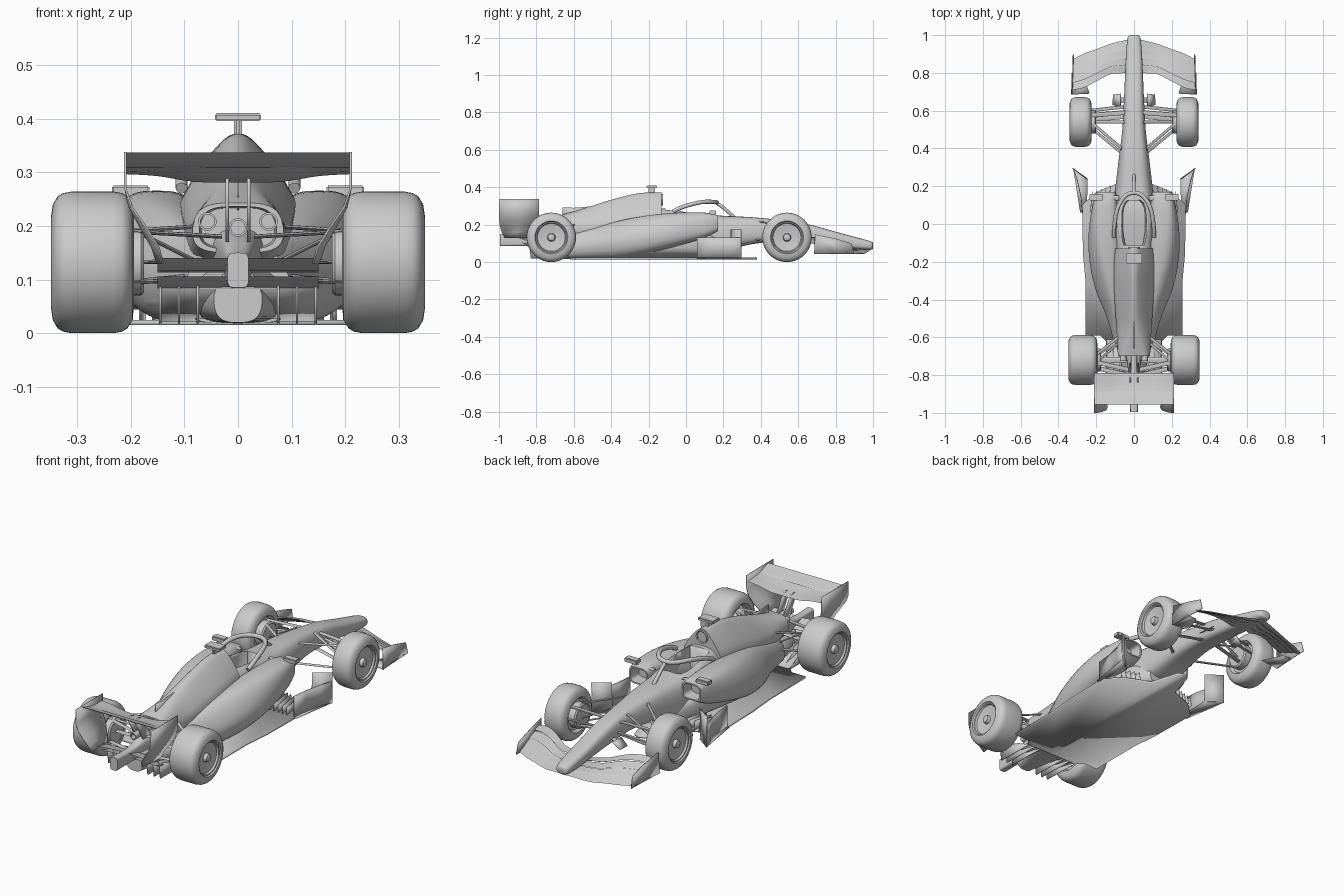
import bpy, bmesh, math
from mathutils import Vector

if "Cube" in bpy.data.objects:
    bpy.data.objects.remove(bpy.data.objects["Cube"])


def finish(name, bm, mirror=False, solid=0, angle=35):
    bmesh.ops.recalc_face_normals(bm, faces=bm.faces)
    me = bpy.data.meshes.new(name)
    bm.to_mesh(me)
    bm.free()
    ob = bpy.data.objects.new(name, me)
    bpy.context.collection.objects.link(ob)
    bpy.ops.object.select_all(action='DESELECT')
    bpy.context.view_layer.objects.active = ob
    ob.select_set(True)
    bpy.ops.object.shade_smooth_by_angle(angle=math.radians(angle))
    if mirror:
        ob.modifiers.new("mirror", 'MIRROR').merge_threshold = 0.0005
    if solid:
        m = ob.modifiers.new("thickness", 'SOLIDIFY')
        m.thickness, m.offset = solid, 0
    return ob


def skin(name, rings, mirror=False):
    """Join closed rings of points and cap both ends."""
    bm = bmesh.new()
    vs = [[bm.verts.new(p) for p in r] for r in rings]
    n = len(vs[0])
    for a, b in zip(vs, vs[1:]):
        for i in range(n):
            j = (i + 1) % n
            bm.faces.new((a[i], a[j], b[j], b[i]))
    bm.faces.new(vs[0])
    bm.faces.new(vs[-1])
    return finish(name, bm, mirror)


def spline(secs, steps):
    """Catmull-Rom through tuples of numbers."""
    out = []
    for i in range(len(secs) - 1):
        p = [secs[max(i - 1, 0)], secs[i], secs[i + 1], secs[min(i + 2, len(secs) - 1)]]
        for k in range(steps):
            t = k / steps
            out.append(tuple(b + .5 * t * (c - a + t * (2*a - 5*b + 4*c - d + t * (3*(b - c) + d - a)))
                             for a, b, c, d in zip(*p)))
    return out + [secs[-1]]


def ring(s, scale=1.0, shift=0.0, n=40):
    """Rounded-box section: y, centre x, half width, bottom, top, power, upper taper."""
    y, cx, w, zb, zt, e, tp = s
    zm, h = (zb + zt) / 2, (zt - zb) / 2
    pts = []
    for i in range(n):
        a = 2 * math.pi * i / n
        c, d = math.cos(a), math.sin(a)
        u = math.copysign(abs(c) ** (2 / e), c)
        v = math.copysign(abs(d) ** (2 / e), d)
        pts.append((cx + scale * w * u * (1 - tp * max(v, 0)), y + shift, zm + scale * h * v))
    return pts


def loft(name, secs, mirror=False, front=0, rear=0, steps=5):
    """Smooth body; front/rear give the depth of a hollow mouth."""
    rings = [ring(s) for s in spline(secs, steps)]
    if front:
        rings = [ring(secs[0], .75, -front), ring(secs[0], .85)] + rings
    if rear:
        rings += [ring(secs[-1], .85), ring(secs[-1], .8, rear)]
    return skin(name, rings, mirror)


def wing(name, stations, t=.004, sag=0, mirror=True):
    """Thin aerofoil through stations: x, lead y, trail y, lead z, trail z."""
    prof = [(0, 0), (.1, .7), (.35, 1), (.7, .7), (1, .1), (.7, -.7), (.35, -1), (.1, -.7)]
    return skin(name, [[(x, y0 + (y1 - y0) * u, z0 + (z1 - z0) * u + v * t - sag * math.sin(math.pi * u))
                        for u, v in prof] for x, y0, y1, z0, z1 in stations], mirror)


def sheet(name, rows, t=.004, mirror=True):
    bm = bmesh.new()
    vs = [[bm.verts.new(p) for p in r] for r in rows]
    for a, b in zip(vs, vs[1:]):
        for i in range(len(a) - 1):
            bm.faces.new((a[i], a[i + 1], b[i + 1], b[i]))
    return finish(name, bm, mirror, t)


def plate(name, pts, t=.004, mirror=True):
    bm = bmesh.new()
    bm.faces.new([bm.verts.new(p) for p in pts])
    return finish(name, bm, mirror, t)


def box(name, a, b, mirror=False):
    bm = bmesh.new()
    bmesh.ops.create_cube(bm, size=1)
    for v in bm.verts:
        v.co = [(p + q) / 2 + c * (q - p) for p, q, c in zip(a, b, v.co)]
    bmesh.ops.bevel(bm, geom=bm.edges[:], offset=.003, segments=2, affect='EDGES')
    return finish(name, bm, mirror)


def lathe(name, prof, x, y, z, axis, mirror=False, steps=56):
    """Revolve (offset, radius) pairs about the x or y axis."""
    bm = bmesh.new()
    mk = (lambda o, r: (x + o, y, z + r)) if axis == 'X' else (lambda o, r: (x, y + o, z + r))
    vs = [bm.verts.new(mk(o, r)) for o, r in prof]
    es = [bm.edges.new(p) for p in zip(vs, vs[1:])]
    bmesh.ops.spin(bm, geom=vs + es, cent=(x, y, z), axis=(1, 0, 0) if axis == 'X' else (0, 1, 0),
                   angle=2 * math.pi, steps=steps)
    bmesh.ops.remove_doubles(bm, verts=bm.verts, dist=.00005)
    return finish(name, bm, mirror)


def tube(name, pts, r):
    pts = [Vector(p) for p in spline(pts, 6)]
    rings = []
    for i, p in enumerate(pts):
        d = (pts[min(i + 1, len(pts) - 1)] - pts[max(i - 1, 0)]).normalized()
        u = d.cross(Vector((0, 0, 1)) if abs(d.z) < .9 else Vector((0, 1, 0))).normalized()
        w = d.cross(u)
        rings.append([p + r * (u * math.cos(k * math.pi / 6) + w * math.sin(k * math.pi / 6)) for k in range(12)])
    return skin(name, rings)


# wheels
for name, x, y, h in (("front_wheel", .283, .54, .059), ("rear_wheel", .271, -.72, .077)):
    R = .132
    lathe(name, [(-h + .015, 0), (-h + .015, .075), (-h, .086), (-h + .003, .108), (-h + .012, R - .009),
                 (-h + .022, R - .003), (-h + .038, R), (h - .038, R), (h - .022, R - .003), (h - .012, R - .009),
                 (h - .003, .108), (h, .088), (h - .006, .083), (h - .007, .078), (h - .016, .074), (h - .018, .06),
                 (h - .024, .03), (h - .024, .022), (h - .008, .018), (h - .004, .008), (h - .004, 0)],
          x, y, R, 'X', True)

# main bodywork
tub = loft("nose_and_cockpit", [
    (1, 0, .018, .075, .1, 2.5, 0), (.985, 0, .034, .065, .112, 2.6, 0), (.9, 0, .042, .07, .135, 3, 0),
    (.8, 0, .047, .085, .162, 3.2, .05), (.66, 0, .053, .1, .2, 3.5, .1), (.5, 0, .062, .11, .225, 3.5, .15),
    (.35, 0, .08, .095, .24, 3.5, .15), (.2, 0, .098, .06, .247, 3.5, .15), (.05, 0, .115, .04, .262, 3.5, .1),
    (-.05, 0, .118, .03, .282, 3.5, .15), (-.2, 0, .11, .03, .29, 3.2, .25)])
hole = loft("cockpit_cutter", [(.125, 0, .035, .14, .36, 3, 0), (.08, 0, .06, .12, .36, 3, 0),
                               (-.06, 0, .064, .12, .36, 3, 0), (-.11, 0, .055, .13, .36, 3, 0)])
hole.hide_render = True
cut = tub.modifiers.new("cockpit", 'BOOLEAN')
cut.object, cut.operation, cut.solver = hole, 'DIFFERENCE', 'EXACT'
bpy.context.view_layer.objects.active = tub
bpy.ops.object.modifier_apply(modifier=cut.name)
bpy.data.objects.remove(hole)
loft("engine_cover", [(-.13, 0, .1, .15, .372, 2.6, .6), (-.25, 0, .107, .12, .368, 2.5, .66),
                      (-.4, 0, .103, .1, .333, 2.5, .62), (-.55, 0, .093, .1, .285, 2.6, .45),
                      (-.7, 0, .085, .15, .243, 3.5, .12)], rear=.05)
lathe("airbox_inlet", [(-.02, .024), (.006, .026), (.008, .031), (-.02, .034)], 0, -.13, .333, 'Y')
loft("sidepod", [(.17, .148, .052, .165, .25, 4, 0), (.1, .152, .068, .13, .264, 3.5, .1),
                 (-.05, .148, .092, .085, .264, 3, .2), (-.2, .135, .1, .045, .25, 2.7, .3),
                 (-.35, .11, .092, .02, .222, 2.4, .35), (-.5, .08, .062, .02, .18, 2.3, .3),
                 (-.65, .055, .045, .02, .15, 2.3, .3)], True, front=.06)
loft("lower_body", [(.22, 0, .08, .02, .13, 3, 0), (.05, 0, .15, .02, .17, 3, 0), (-.3, 0, .195, .018, .13, 2.6, .3),
                    (-.55, 0, .12, .018, .13, 2.5, .3), (-.83, 0, .045, .02, .12, 3, .3)])
plate("engine_fin", [(0, -.35, .33), (0, -.5, .298), (0, -.6, .29), (0, -.66, .293), (0, -.66, .23), (0, -.35, .25)],
      .004, False)
loft("gearbox", [(-.6, 0, .055, .08, .2, 3, 0), (-.75, 0, .035, .08, .18, 3, 0), (-.86, 0, .022, .085, .15, 4, 0),
                 (-.995, 0, .02, .085, .15, 5, 0)])
lathe("exhaust", [(-.78, 0), (-.78, .013), (-.84, .013), (-.84, .017), (-.65, .017)], 0, 0, .197, 'Y')
lathe("side_exhaust", [(-.69, 0), (-.69, .013), (-.725, .013), (-.725, .017), (-.65, .017)], .057, 0, .208, 'Y', True)

# halo, mirrors, roof camera
tube("halo_ring", [(s * x, y, z) for s, x, y, z in (
    (-1, .105, -.07, .27), (-1, .104, -.01, .297), (-1, .088, .08, .32), (-1, .05, .145, .322), (1, 0, .165, .32),
    (1, .05, .145, .322), (1, .088, .08, .32), (1, .104, -.01, .297), (1, .105, -.07, .27))], .011)
tube("halo_pillar", [(0, .16, .318), (0, .2, .29), (0, .26, .238)], .009)
box("mirror_pod", (.165, .125, .254), (.235, .16, .275), True)
wing("mirror_stalk", [(.08, .15, .125, .245, .245), (.2, .15, .13, .262, .262)], .003)
box("camera_stem", (-.007, -.2, .36), (.007, -.165, .4))
box("camera_bar", (-.043, -.21, .395), (.043, -.155, .41))

# floor, diffuser and vanes
plate("floor", [(0, .38, .02), (.03, .37, .02), (.075, .22, .02), (.2, .17, .02), (.275, .1, .02), (.27, -.16, .02),
                (.257, -.3, .02), (.257, -.59, .02), (.18, -.59, .02), (.15, -.62, .02), (0, -.62, .02)], .01)
sheet("diffuser_roof", [[(x, -.61, .022), (x, -.72, .045), (x, -.83, .085)] for x in (0, .07, .145)], .005)
for i, x in enumerate((.075, .11, .145)):
    plate(f"diffuser_fence_{i}", [(x, -.62, .016), (x, -.83, .02), (x, -.84, .1), (x, -.7, .06)])
for i in range(5):
    x = .125 + .024 * i
    plate(f"floor_strake_{i}", [(x, .2 - .3 * (x - .125), .02), (x + .01, .06, .02), (x + .01, .06, .06),
                                (x, .19 - .3 * (x - .125), .07)], .003)
sheet("side_vane", [[(.272, .06, z0), (.28, .14, z0), (.3, .23, z0), (.322, .295, z0)] for z0 in (.02, .08, .13)])
plate("front_vane", [(.247, .235, .02), (.322, .295, .02), (.325, .295, .175), (.247, .24, .175)])
plate("vane_foot", [(.245, .24, .022), (.322, .295, .022), (.285, .06, .022), (.25, .06, .022)])

# front wing
span = [(0, .985, .84, .06, .085), (.05, .972, .80, .055, .09), (.12, .955, .795, .045, .105),
        (.2, .925, .755, .045, .128), (.27, .9, .72, .045, .13), (.325, .87, .71, .045, .12)]
for k in range(4):
    a, b = k / 4, (k + 1.12) / 4
    wing(f"front_wing_element_{k}", [(x, l + (t - l) * a, l + (t - l) * min(b, 1), p + (q - p) * a + .003 * k,
                                      p + (q - p) * min(b, 1)) for x, l, t, p, q in spline(span, 3)], .003, .003)
sheet("front_endplate", [[(.322, .9, .042), (.325, .8, .042), (.332, .685, .042)],
                         [(.32, .885, .1), (.322, .8, .125), (.328, .69, .148)]])
plate("endplate_foot", [(.33, .8, .045), (.275, .8, .045), (.245, .72, .047), (.235, .69, .05), (.33, .685, .045)])
plate("under_nose_vane", [(.07, .69, .13), (.11, .685, .1), (.113, .63, .1), (.07, .62, .13)])
wing("under_nose_vane_arm", [(.03, .67, .64, .14, .14), (.08, .67, .64, .12, .12)], .003)

# rear wing
wing("rear_wing_main", spline([(0, -.79, -.9, .285, .308), (.08, -.79, -.9, .286, .309), (.15, -.79, -.9, .3, .314),
                               (.21, -.79, -.9, .305, .315)], 4), .005, .008)
wing("rear_wing_flap", [(0, -.885, -.955, .31, .336), (.21, -.885, -.955, .31, .336)], .004, .004)
sheet("rear_endplate", [[(x, a, z), (x, (a + b) / 2, z), (x - c, b, z)] for x, a, b, z, c in (
    (.21, -.785, -.998, .338, 0), (.21, -.785, -1, .27, 0), (.202, -.79, -1, .235, .004), (.18, -.8, -.995, .195, .01),
    (.16, -.82, -.985, .16, .012), (.15, -.835, -.97, .13, .01))])
plate("rear_wing_pylon", [(.02, -.73, .17), (.02, -.79, .17), (.02, -.86, .295), (.02, -.81, .29)], .006)
wing("beam_wing", [(0, -.82, -.9, .115, .14), (.15, -.83, -.92, .115, .14)], .004, .004)
wing("lower_beam_wing", [(0, -.8, -.87, .085, .105), (.15, -.81, -.88, .085, .105)], .004, .004)

# suspension arms: inner (x, y, z) to outer (x, y, z), chord
arms = {"front": [(.045, .59, .19, .24, .575, .185, .025), (.065, .4, .215, .24, .55, .185, .02),
                  (.045, .57, .115, .24, .55, .085, .025), (.07, .38, .12, .24, .52, .085, .02),
                  (.05, .54, .21, .24, .54, .1, .018), (.05, .62, .15, .24, .6, .13, .018)],
        "rear": [(.06, -.58, .2, .21, -.7, .19, .02), (.03, -.77, .18, .21, -.73, .19, .025),
                 (.06, -.6, .11, .21, -.7, .095, .025), (.03, -.8, .1, .21, -.76, .095, .025),
                 (.04, -.72, .135, .21, -.72, .132, .03), (.07, -.62, .13, .21, -.74, .2, .018)]}
for end, rows in arms.items():
    for i, (x0, y0, z0, x1, y1, z1, c) in enumerate(rows):
        wing(f"{end}_suspension_arm_{i}", [(x0, y0 + c / 2, y0 - c / 2, z0, z0), (x1, y1 + c / 2, y1 - c / 2, z1, z1)])
for end, x, y in (("front", .2, .54), ("rear", .175, -.72)):
    lathe(f"{end}_brake_drum", [(0, 0), (0, .055), (.006, .062), (.06, .062)], x, y, .132, 'X', True, 32)
